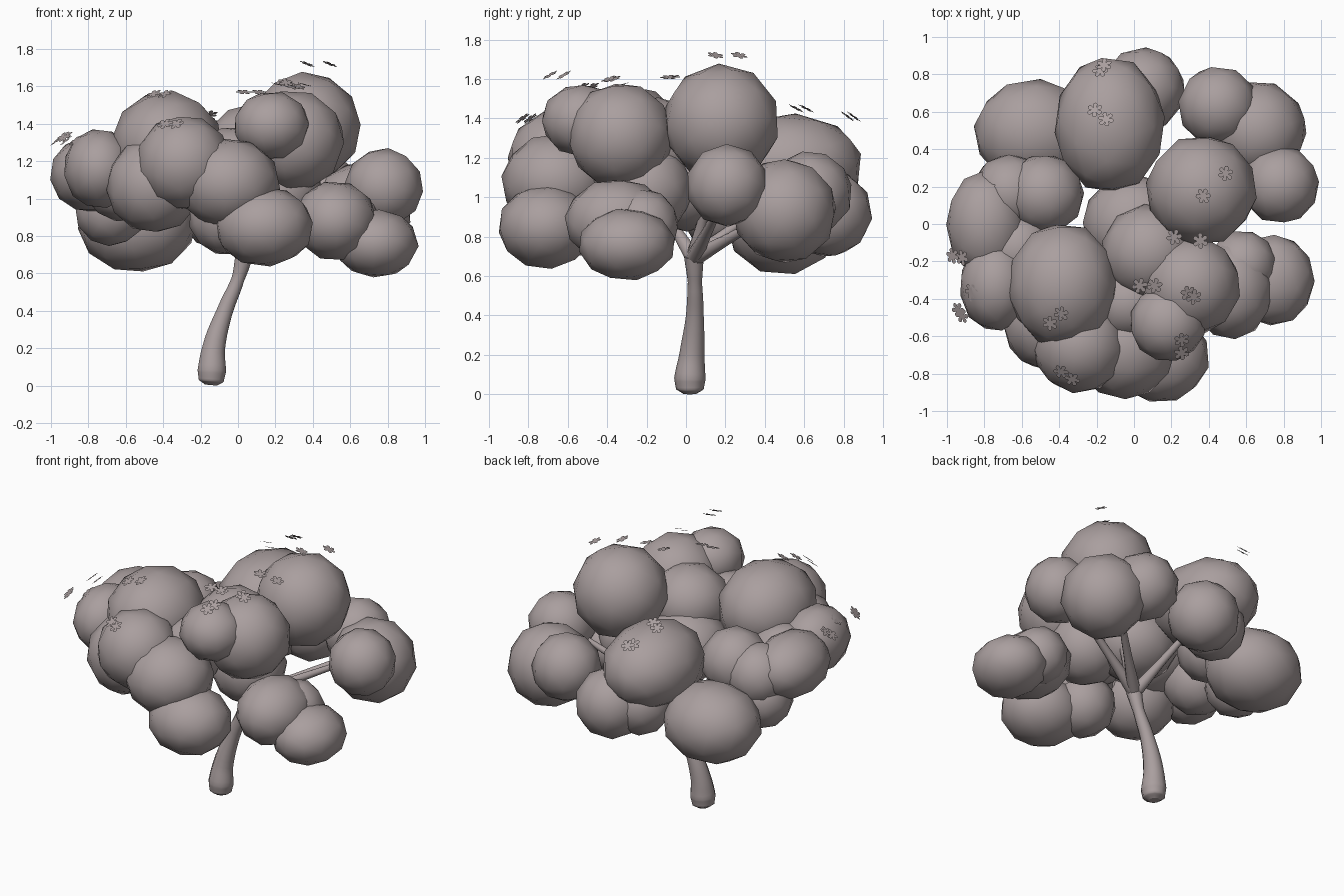
import bpy, bmesh, math, random
from mathutils import Vector, Matrix, Euler

random.seed(4)

mat = bpy.data.materials.new("dusty mauve grey")
mat.diffuse_color = (0.40, 0.345, 0.345, 1)


def add_mesh(name, bm, smooth):
    me = bpy.data.meshes.new(name)
    bm.to_mesh(me)
    bm.free()
    me.materials.append(mat)
    for p in me.polygons:
        p.use_smooth = smooth
    ob = bpy.data.objects.new(name, me)
    bpy.context.collection.objects.link(ob)
    return ob


def clump(x, y, z, rx, ry=None, rz=None):
    """Coarse smooth-shaded ball of leaves, randomly turned before stretching."""
    bm = bmesh.new()
    bmesh.ops.create_icosphere(bm, subdivisions=2, radius=1.03)
    turn = Euler([random.uniform(0, 6.28) for _ in range(3)]).to_matrix().to_4x4()
    size = Matrix.Diagonal((rx, ry or rx, rz or rx, 1))
    m = Matrix.Translation((x, y, z)) @ size @ turn
    bmesh.ops.transform(bm, matrix=m, verts=bm.verts)
    add_mesh("leaf_clump", bm, True)


def limb(name, pts):
    """Tapered round limb through (x, y, z, radius) points."""
    cu = bpy.data.curves.new(name, 'CURVE')
    cu.dimensions = '3D'
    cu.bevel_depth = 1.0
    cu.bevel_resolution = 3
    cu.resolution_u = 5
    cu.use_fill_caps = True
    sp = cu.splines.new('BEZIER')
    sp.bezier_points.add(len(pts) - 1)
    for bp, (x, y, z, r) in zip(sp.bezier_points, pts):
        bp.co = (x, y, z)
        bp.radius = r
        bp.handle_left_type = bp.handle_right_type = 'AUTO'
    cu.materials.append(mat)
    ob = bpy.data.objects.new(name, cu)
    bpy.context.collection.objects.link(ob)
    bpy.ops.object.select_all(action='DESELECT')
    ob.select_set(True)
    bpy.context.view_layer.objects.active = ob
    bpy.ops.object.convert(target='MESH')
    bpy.ops.object.shade_smooth_by_angle(angle=math.radians(60))


def blossom(center, normal):
    """Thin flat flower with six rounded petals."""
    bm = bmesh.new()
    ring = []
    for i in range(48):
        a = math.tau * i / 48
        r = 0.017 + 0.026 * math.sqrt(abs(math.cos(3 * a)))
        ring.append(bm.verts.new((r * math.cos(a), r * math.sin(a), 0)))
    bm.faces.new(ring)
    q = Vector(normal).to_track_quat('Z', 'Y').to_matrix().to_4x4()
    spin = Matrix.Rotation(random.uniform(0, 1), 4, 'Z')
    bmesh.ops.transform(bm, matrix=Matrix.Translation(center) @ q @ spin, verts=bm.verts)
    add_mesh("blossom", bm, False)


# Back half of the crown: centre and radius (or three radii) of each clump
back = [
    (0.36, 0.18, 1.38, 0.29),                     # tall top
    (-0.13, 0.53, 1.16, 0.29, 0.36, 0.26),
    (0.05, 0.72, 0.92, 0.22),
    (-0.10, 0.63, 0.93, 0.20),
    (0.45, 0.63, 1.02, 0.21),                     # right
    (0.66, 0.50, 0.93, 0.26),
    (0.78, 0.21, 1.06, 0.205),
    (-0.54, 0.49, 0.86, 0.31, 0.28, 0.25),        # left
    (-0.48, 0.16, 1.13, 0.21),
    (-0.66, 0.17, 1.09, 0.20),
    (-0.68, 0.16, 0.94, 0.19),
    (0.00, 0.00, 1.06, 0.27, 0.26, 0.23),         # middle
]
# Front half of the crown
front = [
    (-0.79, 0.00, 1.13, 0.21, 0.28, 0.20),        # left
    (-0.62, -0.14, 1.09, 0.21),
    (-0.74, -0.33, 1.16, 0.19, 0.24, 0.21),
    (-0.38, -0.33, 1.29, 0.29, 0.33, 0.28),
    (-0.29, -0.65, 1.19, 0.25),
    (-0.45, -0.53, 1.07, 0.25),
    (-0.05, -0.66, 1.08, 0.27, 0.27, 0.24),       # centre
    (-0.03, -0.42, 1.18, 0.20),
    (-0.06, -0.56, 0.90, 0.20),
    (0.14, -0.71, 0.85, 0.26, 0.24, 0.21),
    (0.18, -0.53, 1.39, 0.20, 0.20, 0.18),
    (0.30, -0.33, 1.31, 0.265),
    (0.08, -0.15, 1.27, 0.25, 0.25, 0.23),
    (0.22, -0.20, 1.04, 0.23),
    (0.52, -0.35, 0.88, 0.22, 0.26, 0.21),        # right
    (0.58, -0.22, 0.86, 0.18),
    (0.74, -0.30, 0.76, 0.22, 0.24, 0.18),
]
for c in back + front:
    clump(*c)

# Trunk with a swollen rounded foot
limb("trunk", [(-0.145, 0.02, 0.003, 0.035), (-0.143, 0.02, 0.025, 0.07),
               (-0.14, 0.02, 0.08, 0.08), (-0.13, 0.03, 0.20, 0.064),
               (-0.07, 0.045, 0.40, 0.045), (0.0, 0.045, 0.57, 0.036),
               (0.035, 0.04, 0.70, 0.05)])

# Branches fan out from the fork to the clumps
fork = (0.03, 0.04, 0.69, 0.042)
for tip in [(0.32, 0.16, 1.20), (0.55, 0.50, 0.95), (-0.10, 0.50, 1.05),
            (-0.25, -0.22, 1.10), (0.70, 0.22, 1.05)]:
    mid = Vector(fork[:3]).lerp(Vector(tip), 0.4)
    limb("branch", [fork, (*mid, 0.026), (*tip, 0.015)])

# Blossom pairs just above the crown: middle of the pair and half the gap
pairs = [
    (-0.17, 0.835, 1.41, 0.01, 0.015), (-0.18, 0.585, 1.45, 0.03, -0.025),
    (0.43, 0.21, 1.72, 0.06, 0.06), (0.285, -0.08, 1.61, 0.07, -0.01),
    (0.07, -0.33, 1.57, 0.04, 0), (0.305, -0.38, 1.6, 0.015, -0.01),
    (0.255, -0.655, 1.62, 0, 0.035), (-0.42, -0.505, 1.56, 0.03, 0.025),
    (-0.36, -0.81, 1.4, 0.03, -0.02), (-0.945, -0.175, 1.31, 0.025, -0.005),
    (-0.86, -0.375, 1.31, 0.01, -0.015), (-0.93, -0.475, 1.33, 0.01, -0.015),
]
for x, y, z, dx, dy in pairs:
    for s in (-1, 1):
        blossom((x + s * dx, y + s * dy, z), (x * 0.7, y * 0.7, 0.8))
